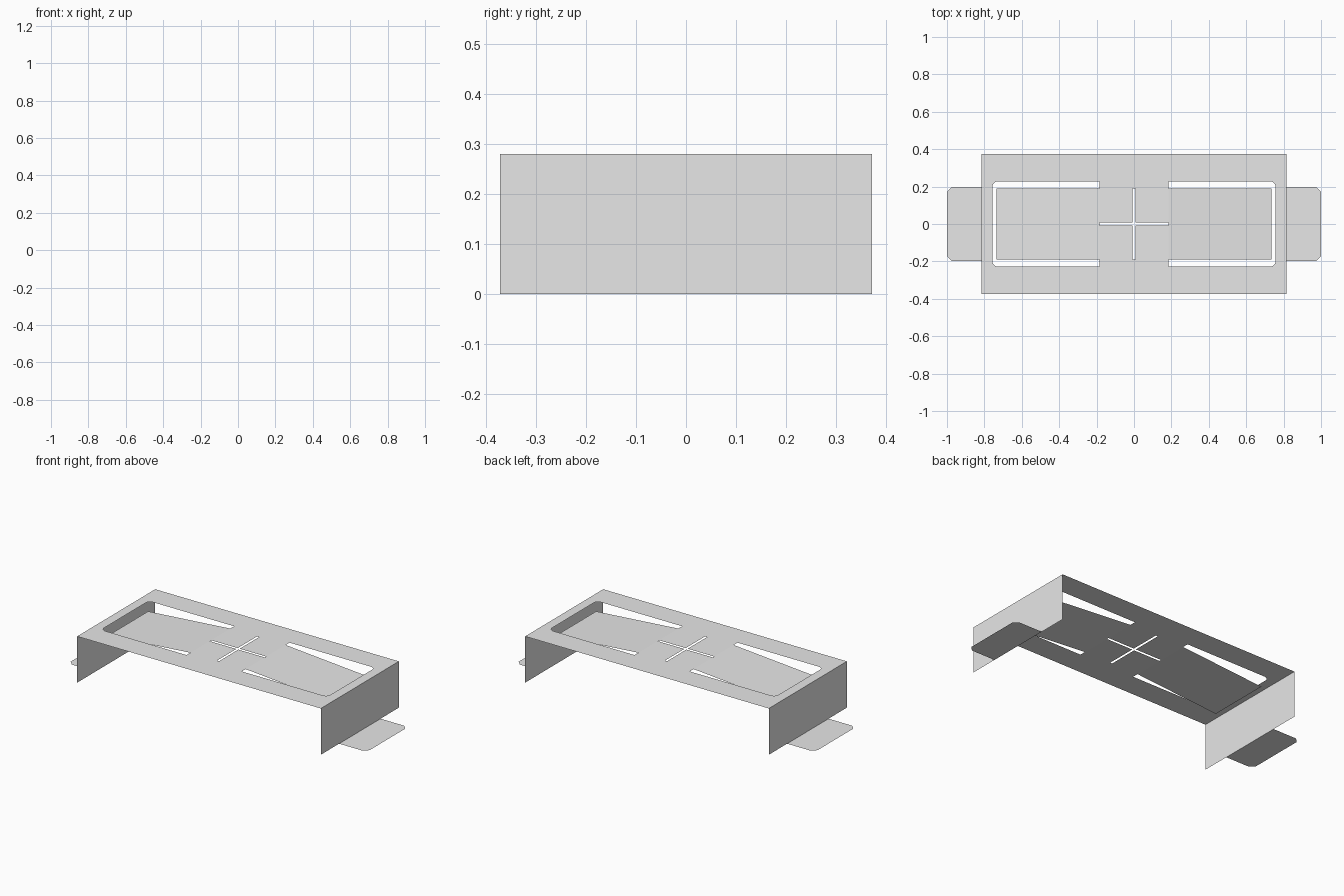
import bpy, bmesh, math
from mathutils import Vector

cube = bpy.data.objects.get("Cube")
if cube:
    bpy.data.objects.remove(cube, do_unlink=True)

# Main dimensions
PLATE_X, PLATE_Y, TOP_Z = 0.815, 0.373, 0.28
HINGE_X = 0.185
SLOT_X, SLOT_Y, SLOT_R = 0.757, 0.228, 0.03
TONGUE_X, TONGUE_Y, TONGUE_Z = 0.735, 0.191, 0.237
CROSS_W = 0.007
TAB_X, TAB_Y, TAB_CUT = 1.0, 0.198, 0.027

grey = bpy.data.materials.new("sheet grey")
grey.use_nodes = True
grey.diffuse_color = (0.8, 0.8, 0.8, 1)
grey.node_tree.nodes["Principled BSDF"].inputs["Base Color"].default_value = (0.8, 0.8, 0.8, 1)


def sheet(name, facing, outline, holes=()):
    """Thin sheet filled from an outline with optional holes, turned to one direction."""
    bm = bmesh.new()
    edges = []
    for loop in (outline, *holes):
        vs = [bm.verts.new(p) for p in loop]
        edges += [bm.edges.new((a, b)) for a, b in zip(vs, vs[1:] + vs[:1])]
    if holes:
        bmesh.ops.triangle_fill(bm, edges=edges, use_beauty=True, normal=facing)
    else:
        bmesh.ops.contextual_create(bm, geom=edges)
    facing = Vector(facing)
    for f in bm.faces:
        f.normal_update()
        if f.normal.dot(facing) < 0:
            f.normal_flip()
    mesh = bpy.data.meshes.new(name)
    bm.to_mesh(mesh)
    bm.free()
    mesh.materials.append(grey)
    ob = bpy.data.objects.new(name, mesh)
    bpy.context.collection.objects.link(ob)
    return ob


def window(s):
    """Opening around a tongue, with rounded outer corners."""
    pts = [(s * HINGE_X, -SLOT_Y, TOP_Z)]
    for sy, start in ((-1, -90), (1, 0)):
        for i in range(7):
            a = math.radians(start + 15 * i)
            pts.append((s * (SLOT_X - SLOT_R + SLOT_R * math.cos(a)),
                        sy * (SLOT_Y - SLOT_R) + SLOT_R * math.sin(a), TOP_Z))
    pts.append((s * HINGE_X, SLOT_Y, TOP_Z))
    # Hinge line ends
    return pts + [(s * HINGE_X, TONGUE_Y, TOP_Z), (s * HINGE_X, -TONGUE_Y, TOP_Z)]


# Cross-shaped slit in the middle
w, ax, ay = CROSS_W, HINGE_X, TONGUE_Y
cross = [(x, y, TOP_Z) for x, y in (
    (w, w), (w, ay), (-w, ay), (-w, w), (-ax + 0.001, w), (-ax + 0.001, -w),
    (-w, -w), (-w, -ay), (w, -ay), (w, -w), (ax - 0.001, -w), (ax - 0.001, w))]

# Top plate with two windows and the cross
plate = [(x * PLATE_X, y * PLATE_Y, TOP_Z) for x, y in ((-1, -1), (1, -1), (1, 1), (-1, 1))]
sheet("top_plate", (0, 0, 1), plate, (window(1), window(-1), cross))

for side, s in (("left", 1), ("right", -1)):
    # Tongue bent down from its hinge
    sheet(side + "_tongue", (0, 0, 1), [
        (s * HINGE_X, -TONGUE_Y, TOP_Z), (s * TONGUE_X, -TONGUE_Y, TONGUE_Z),
        (s * TONGUE_X, TONGUE_Y, TONGUE_Z), (s * HINGE_X, TONGUE_Y, TOP_Z)])
    # Upright end wall
    sheet(side + "_wall", (s, 0, 0), [
        (s * PLATE_X, -PLATE_Y, 0), (s * PLATE_X, PLATE_Y, 0),
        (s * PLATE_X, PLATE_Y, TOP_Z), (s * PLATE_X, -PLATE_Y, TOP_Z)])
    # Foot tab with clipped corners
    sheet(side + "_foot_tab", (0, 0, 1), [
        (s * PLATE_X, -TAB_Y, 0), (s * (TAB_X - TAB_CUT), -TAB_Y, 0),
        (s * TAB_X, -TAB_Y + TAB_CUT, 0), (s * TAB_X, TAB_Y - TAB_CUT, 0),
        (s * (TAB_X - TAB_CUT), TAB_Y, 0), (s * PLATE_X, TAB_Y, 0)])
